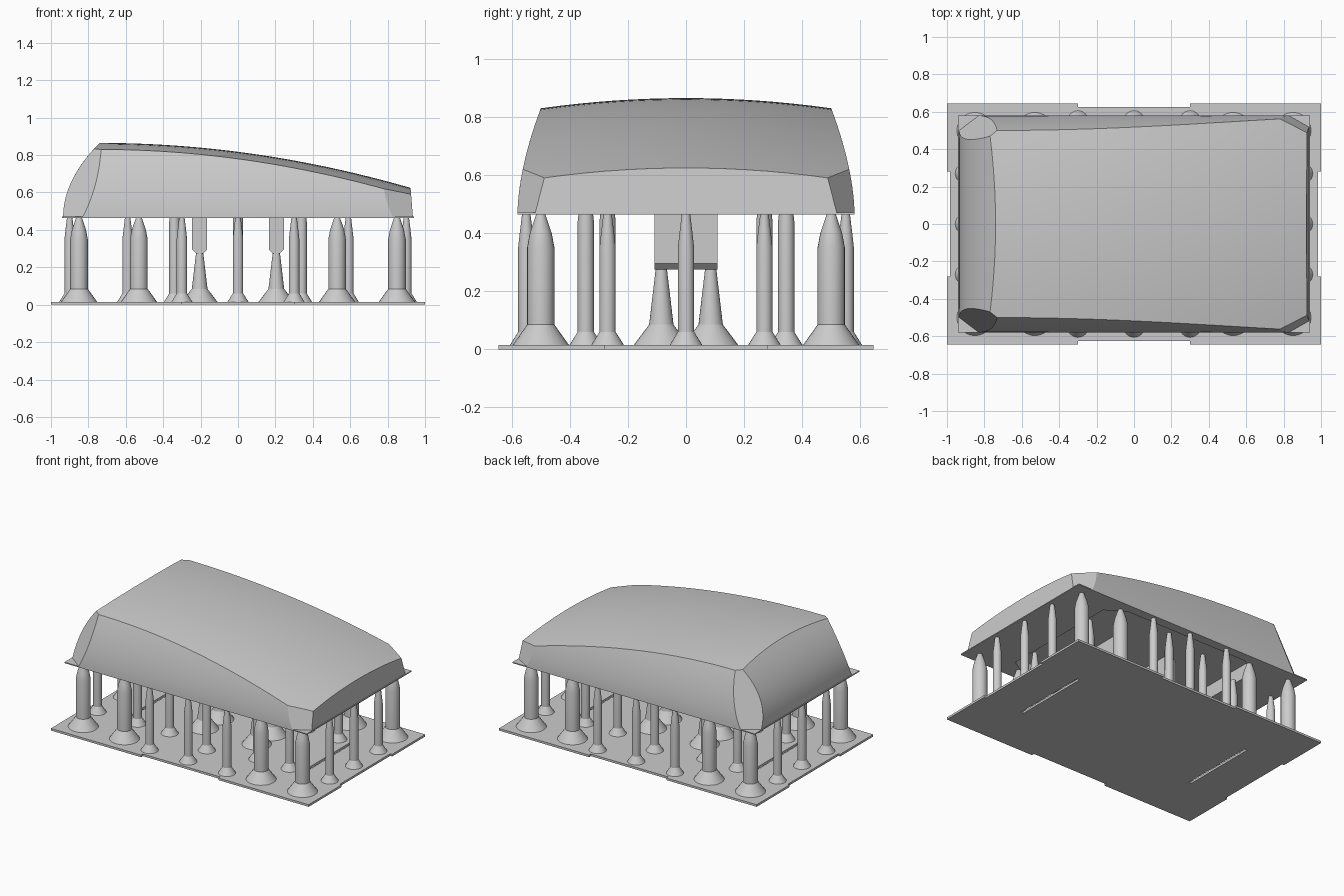
import bpy, bmesh, math
from mathutils import Vector

old = bpy.data.objects.get("Cube")
if old:
    bpy.data.objects.remove(old, do_unlink=True)

grey = bpy.data.materials.new("resin_grey")
grey.use_nodes = True
COLOUR = (0.6, 0.6, 0.6, 1)
grey.diffuse_color = COLOUR
grey.node_tree.nodes["Principled BSDF"].inputs["Base Color"].default_value = COLOUR

RIM = 0.47       # underside height of the cap
PLATE = 0.015    # raft thickness
CEILING = 0.56   # top of the cavity


def make(name, bm, smooth=None):
    bmesh.ops.recalc_face_normals(bm, faces=bm.faces)
    mesh = bpy.data.meshes.new(name)
    bm.to_mesh(mesh)
    bm.free()
    mesh.materials.append(grey)
    ob = bpy.data.objects.new(name, mesh)
    bpy.context.collection.objects.link(ob)
    if smooth:
        bpy.ops.object.select_all(action='DESELECT')
        ob.select_set(True)
        bpy.context.view_layer.objects.active = ob
        bpy.ops.object.shade_smooth_by_angle(angle=math.radians(smooth))
    return ob


def prism(name, outline, z0, z1):
    bm = bmesh.new()
    face = bm.faces.new([bm.verts.new((x, y, z0)) for x, y in outline])
    top = bmesh.ops.extrude_face_region(bm, geom=[face])["geom"]
    bmesh.ops.translate(bm, vec=(0, 0, z1 - z0),
                        verts=[v for v in top if isinstance(v, bmesh.types.BMVert)])
    return make(name, bm)


def symmetric(quarter):
    """Close an outline given in the +x +y quarter, from the x side to the y side."""
    right = quarter + [(-x, y) for x, y in reversed(quarter)]
    return right + [(-x, -y) for x, y in right]


def cut(ob, cutter):
    mod = ob.modifiers.new("cut", 'BOOLEAN')
    mod.operation = 'DIFFERENCE'
    mod.solver = 'EXACT'
    mod.object = cutter
    bpy.ops.object.select_all(action='DESELECT')
    bpy.context.view_layer.objects.active = ob
    ob.select_set(True)
    bpy.ops.object.modifier_apply(modifier=mod.name)


# Cap: a solid grid shaped by its curved walls and cambered, sloping top
def cap_point(a, b, c):
    z = RIM
    for _ in range(12):
        h = max(z - RIM, 0)
        left = -0.935 + 0.195 * (h / 0.395) ** 2
        right = 0.935 - 0.08 * h
        x = left + (right - left) * a
        y = b * (0.58 - 0.08 * (h / 0.36) ** 1.7)
        top = 0.865 - 0.087 * (x + 0.74) ** 2 - 0.14 * y * y
        z = RIM + c * (top - RIM)
    return x, y, z


def cap():
    nx, ny, nz = 32, 16, 12
    bm = bmesh.new()

    def patch(nu, nv, point):
        grid = [[bm.verts.new(point(i / nu, j / nv)) for j in range(nv + 1)]
                for i in range(nu + 1)]
        for i in range(nu):
            for j in range(nv):
                bm.faces.new((grid[i][j], grid[i + 1][j],
                              grid[i + 1][j + 1], grid[i][j + 1]))

    for end in (0, 1):
        patch(nx, ny, lambda u, v: cap_point(u, 2 * v - 1, end))
        patch(nx, nz, lambda u, v: cap_point(u, 2 * end - 1, v))
        patch(ny, nz, lambda u, v: cap_point(end, 2 * u - 1, v))
    bmesh.ops.remove_doubles(bm, verts=bm.verts, dist=0.0001)
    # Slice off the four upright corners
    corners = [((-0.745, 0.49, 0.83), (-0.935, 0.5, RIM), (-0.83, 0.58, RIM)),
               ((0.78, 0.565, 0.61), (0.922, 0.49, 0.59), (0.933, 0.52, RIM))]
    for tri in corners:
        for side in (-1, 1):
            p, q, r = [Vector((x, y * side, z)) for x, y, z in tri]
            normal = (q - p).cross(r - p)
            if normal.dot(p - Vector((0, 0, 0.6))) < 0:
                normal.negate()
            cutting = bmesh.ops.bisect_plane(
                bm, geom=bm.verts[:] + bm.edges[:] + bm.faces[:], dist=0.00001,
                plane_co=p, plane_no=normal, clear_outer=True)["geom_cut"]
            edges = [e for e in cutting if isinstance(e, bmesh.types.BMEdge)
                     and e.is_boundary]
            bmesh.ops.holes_fill(bm, edges=edges, sides=0)
    return make("cap", bm, 20)


cap_body = cap()
rim_plate = prism("rim_plate", symmetric([(0.94, 0.58)]), RIM - 0.006, RIM + 0.001)
cavity = prism("cavity_cutter", symmetric([(0.615, 0.43), (0.48, 0.515)]), 0.4, CEILING)
cut(cap_body, cavity)
cut(rim_plate, cavity)
bpy.data.objects.remove(cavity, do_unlink=True)

# Raft with stepped edges and two slots
raft = prism("raft", symmetric([(0.985, 0.28), (1, 0.28), (1, 0.645),
                                (0.3, 0.645), (0.3, 0.625)]), 0, PLATE)
for s in (-1, 1):
    x = 0.69 * s
    slot = prism("slot_cutter", [(x - 0.01, -0.275), (x + 0.01, -0.275),
                                 (x + 0.01, 0.275), (x - 0.01, 0.275)], -0.1, 0.1)
    cut(raft, slot)
    bpy.data.objects.remove(slot, do_unlink=True)


# Turned support pillars: profile is (radius, height) from the raft up
def pillar(name, x, y, profile, sides=24):
    bm = bmesh.new()
    rings = [[bm.verts.new((x + r * math.cos(2 * math.pi * i / sides),
                            y + r * math.sin(2 * math.pi * i / sides), z))
              for i in range(sides)] for r, z in profile]
    for low, high in zip(rings, rings[1:]):
        for i in range(sides):
            j = (i + 1) % sides
            bm.faces.new((low[i], low[j], high[j], high[i]))
    bm.faces.new(rings[0])
    bm.faces.new(rings[-1])
    make(name, bm, 25)


def post(radius, foot, foot_top, top):
    return [(foot, PLATE), (radius, foot_top), (radius, top - 0.12),
            (radius * 0.8, top - 0.07), (0.014, top)]


thick = post(0.047, 0.097, 0.085, RIM)
thin = post(0.028, 0.056, 0.06, RIM)
tall = post(0.028, 0.056, 0.06, CEILING)
stub = [(0.095, PLATE), (0.042, 0.085), (0.019, 0.28)]

groups = [("corner_pillar", thick, [(0.85, 0.5), (0.53, 0.5)]),
          ("side_pillar", thin, [(0, 0.55), (0.3, 0.55)]),
          ("end_pillar", thin, [(0.9, 0), (0.9, 0.27)]),
          ("inner_pillar", thin, [(0.59, 0.27)]),
          ("ceiling_pillar", tall, [(0.34, 0.27), (0, 0.345)]),
          ("stem_pillar", stub, [(0.205, 0.085)])]
for name, profile, spots in groups:
    for px, py in spots:
        for sx in ((1, -1) if px else (1,)):
            for sy in ((1, -1) if py else (1,)):
                pillar(name, px * sx, py * sy, profile)

# Two stem prongs with bevelled lower edges
for s in (-1, 1):
    bm = bmesh.new()
    bmesh.ops.create_cube(bm, size=1)
    bmesh.ops.scale(bm, vec=(0.08, 0.216, CEILING - 0.275), verts=bm.verts)
    bmesh.ops.translate(bm, vec=(0.205 * s, 0, (CEILING + 0.275) / 2), verts=bm.verts)
    lower = [e for e in bm.edges if all(v.co.z < 0.3 for v in e.verts)
             and abs(e.verts[0].co.x - e.verts[1].co.x) < 0.01]
    bmesh.ops.bevel(bm, geom=lower, offset=0.02, segments=1, affect='EDGES')
    make("stem_prong", bm)
